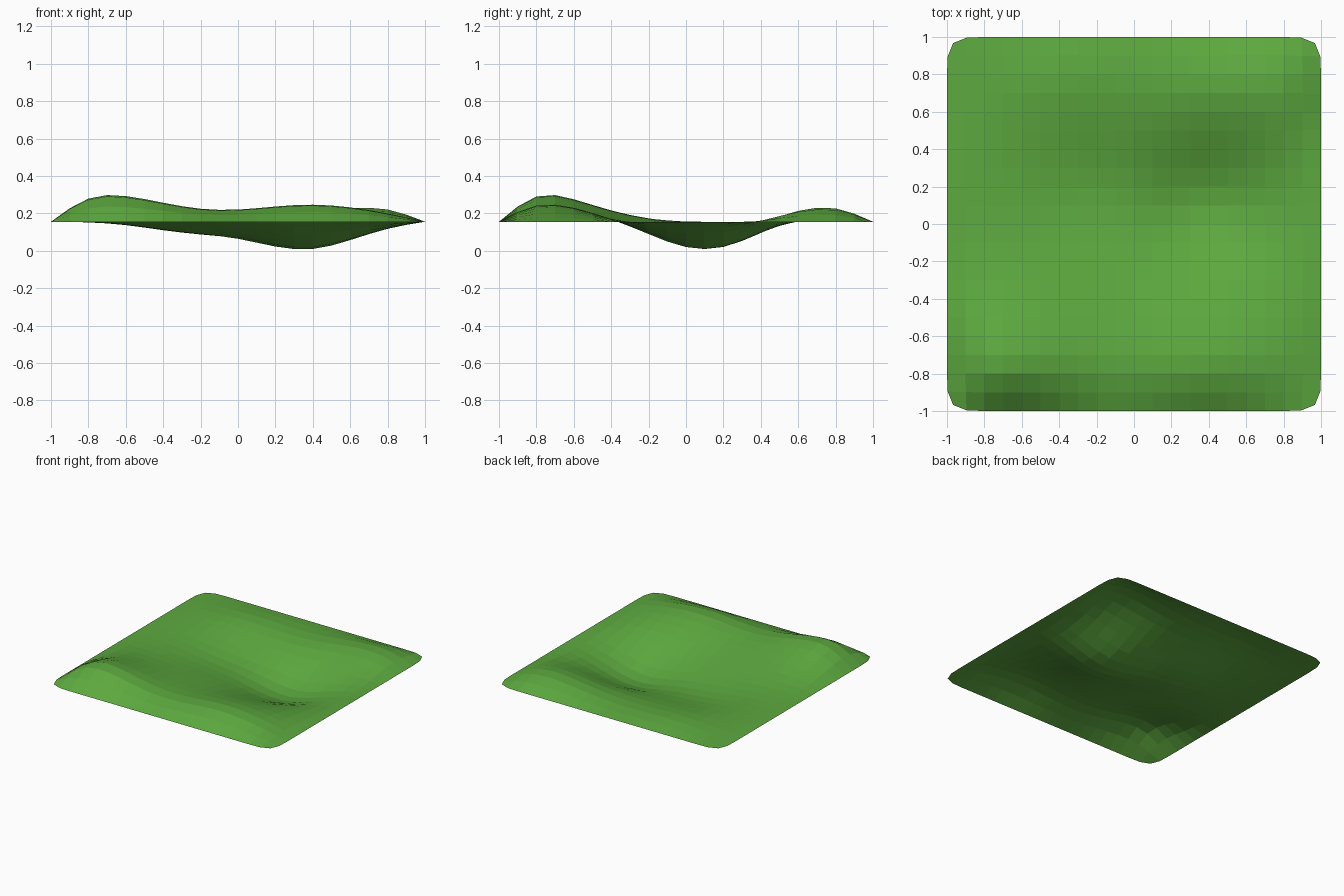
import bpy
from math import exp

if "Cube" in bpy.data.objects:
    bpy.data.objects.remove(bpy.data.objects["Cube"])

# Coarse grid sheet, rim stays level at RIM height
RIM = 0.155
bpy.ops.mesh.primitive_grid_add(x_subdivisions=10, y_subdivisions=10, size=2,
                                location=(0, 0, 0))
ground = bpy.context.object
ground.name = "grass_terrain"

# Hills and hollows: centre x, centre y, height, spread x, spread y
BUMPS = [
    (-0.73, -0.85, 0.187, 0.34, 0.30),   # tall front left hill
    (0.40, -0.80, 0.115, 0.33, 0.26),    # front right hill
    (0.70, 0.75, 0.100, 0.36, 0.22),     # back right hill
    (-0.40, 0.80, 0.040, 0.25, 0.22),    # low back mound
    (0.36, 0.10, -0.182, 0.25, 0.235),   # deep hollow
    (-0.25, 0.20, -0.068, 0.22, 0.22),   # shallow hollow
]


def height(x, y):
    return sum(h * exp(-((x - cx) / sx) ** 2 / 2 - ((y - cy) / sy) ** 2 / 2)
               for cx, cy, h, sx, sy in BUMPS)


for v in ground.data.vertices:
    x, y = v.co.x, v.co.y
    inside = max(abs(x), abs(y)) < 0.99
    v.co.z = RIM + (height(x, y) if inside else 0)

# One subdivision level softens the relief and rounds the corners
sub = ground.modifiers.new("smooth_relief", 'SUBSURF')
sub.levels = sub.render_levels = 1

# Grass colour
grass = bpy.data.materials.new("grass")
grass.diffuse_color = (0.11, 0.40, 0.05, 1)
grass.use_nodes = True
grass.node_tree.nodes["Principled BSDF"].inputs["Base Color"].default_value = grass.diffuse_color
ground.data.materials.append(grass)
